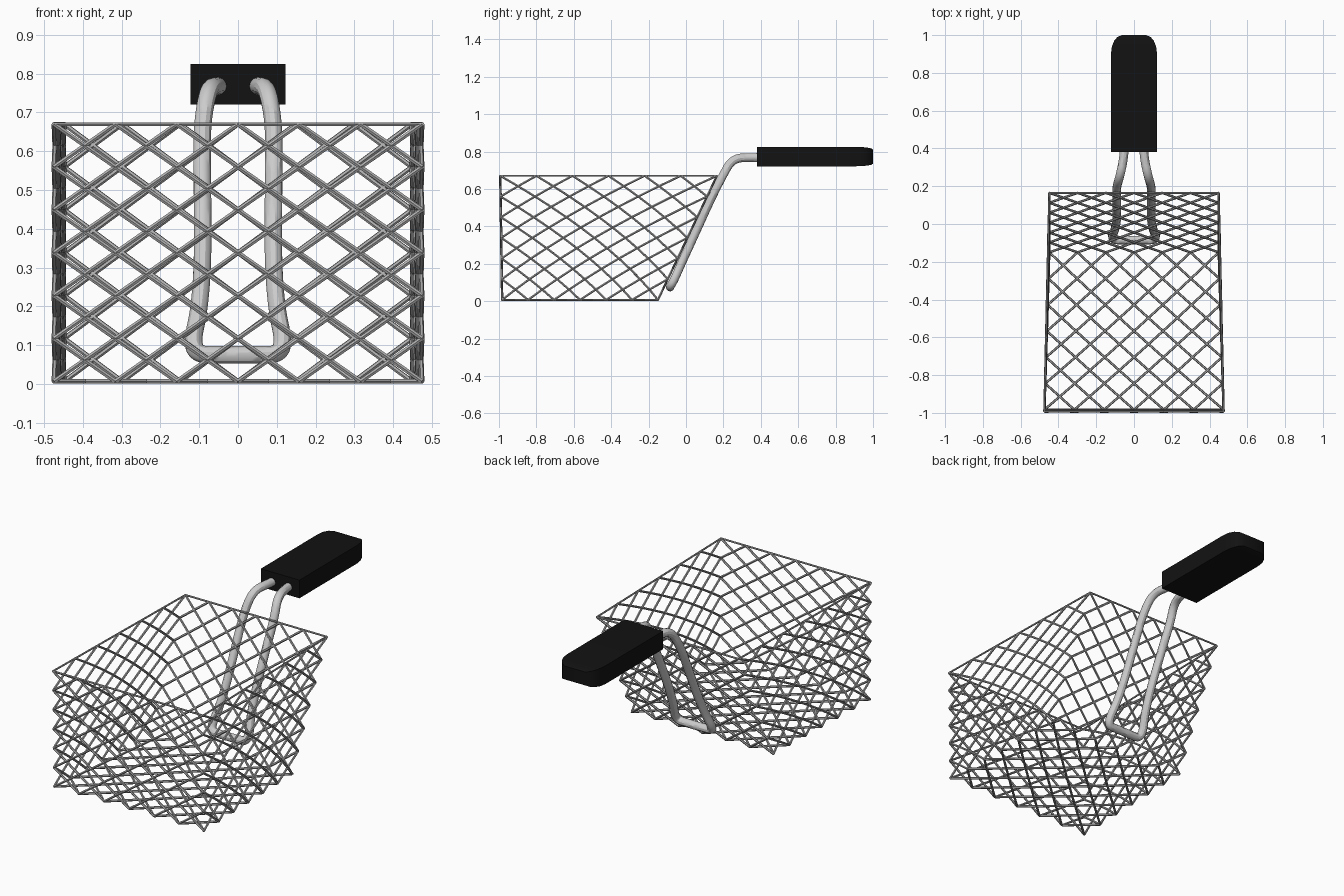
import bpy
import bmesh
from mathutils import Vector

if "Cube" in bpy.data.objects:
    bpy.data.objects.remove(bpy.data.objects["Cube"])


def material(name, value, roughness):
    mat = bpy.data.materials.new(name)
    mat.use_nodes = True
    color = (value, value, value, 1)
    mat.diffuse_color = color
    bsdf = mat.node_tree.nodes["Principled BSDF"]
    bsdf.inputs["Base Color"].default_value = color
    bsdf.inputs["Roughness"].default_value = roughness
    return mat


WIRE = material("wire grey", 0.42, 0.5)
STEEL = material("light steel", 0.6, 0.4)
BLACK = material("black plastic", 0.006, 0.6)


def select_only(obj):
    bpy.ops.object.select_all(action="DESELECT")
    obj.select_set(True)
    bpy.context.view_layer.objects.active = obj


def tubes(name, paths, radius, resolution, mat, kind="POLY"):
    """Sweep a round section along each path and turn the result into a mesh."""
    curve = bpy.data.curves.new(name, "CURVE")
    curve.dimensions = "3D"
    curve.bevel_depth = radius
    curve.bevel_resolution = resolution
    curve.use_fill_caps = True
    curve.resolution_u = 8
    for path in paths:
        spline = curve.splines.new(kind)
        spline.points.add(len(path) - 1)
        for point, co in zip(spline.points, path):
            point.co = (*co, 1)
        if kind == "NURBS":
            spline.order_u = 3
            spline.use_endpoint_u = True
    curve.materials.append(mat)
    obj = bpy.data.objects.new(name, curve)
    bpy.context.collection.objects.link(obj)
    select_only(obj)
    bpy.ops.object.convert(target="MESH")
    bpy.ops.object.shade_smooth_by_angle()
    return obj


# Basket corners: front / back, bottom / top, right / left
def corner(back, top, side):
    y = (0.165 if top else -0.15) if back else (-0.993 if top else -0.983)
    return Vector((side * (0.448 if back else 0.474), y, 0.67 if top else 0.007))


def lattice(a, b, c, d, n=6):
    """Crossing diagonal strands over the four-sided panel a-b-c-d."""
    def at(u, v):
        return a.lerp(b, u).lerp(d.lerp(c, u), v)

    strands = []
    for k in range(1 - n, n):
        first, last = max(0, k), min(n, n + k)
        steps = [first + s / 2 for s in range(2 * (last - first) + 1)]
        strands.append([at(i / n, (i - k) / n) for i in steps])
        strands.append([at(i / n, 1 - (i - k) / n) for i in steps])
    return strands


# Basket panels
RADIUS = 0.0065
ring = [corner(0, 0, -1), corner(0, 0, 1), corner(1, 0, 1), corner(1, 0, -1)]
rim = [corner(0, 1, -1), corner(0, 1, 1), corner(1, 1, 1), corner(1, 1, -1)]
for i, name in enumerate(["front", "left", "back", "right"]):
    j = (i + 1) % 4
    tubes(name + "_mesh", lattice(ring[i], ring[j], rim[j], rim[i]), RADIUS, 1, WIRE)
tubes("floor_mesh", lattice(*ring), RADIUS, 1, WIRE)

# Top rim
tubes("rim_wire", [[rim[i], rim[(i + 1) % 4]] for i in range(4)], 0.005, 1, WIRE)

# Handle loop: one side is drawn, the other mirrored
half = [
    (0.05, 0.42, 0.768), (0.052, 0.36, 0.768), (0.075, 0.25, 0.765),
    (0.093, 0.195, 0.67), (0.092, 0.13, 0.54), (0.09, 0.03, 0.32),
    (0.1, -0.03, 0.19), (0.118, -0.065, 0.11), (0.105, -0.085, 0.077),
    (0.06, -0.085, 0.075),
]
loop = half + [(-x, y, z) for x, y, z in reversed(half)]
tubes("handle_loop", [loop], 0.023, 4, STEEL, "NURBS")

# Grip: rectangles lofted along y, narrowing at the far end
stations = [
    (0.38, 0.122, 0.052), (0.90, 0.122, 0.052), (0.94, 0.117, 0.051),
    (0.97, 0.105, 0.048), (0.99, 0.088, 0.044), (1.0, 0.065, 0.038),
]
bm = bmesh.new()
rows = [
    [bm.verts.new((sx * w, y, 0.773 + sz * h))
     for sx, sz in ((-1, -1), (1, -1), (1, 1), (-1, 1))]
    for y, w, h in stations
]
for p, q in zip(rows, rows[1:]):
    for i in range(4):
        j = (i + 1) % 4
        bm.faces.new((p[i], p[j], q[j], q[i]))
bm.faces.new(rows[0])
bm.faces.new(rows[-1])
bmesh.ops.recalc_face_normals(bm, faces=bm.faces)
mesh = bpy.data.meshes.new("grip")
bm.to_mesh(mesh)
bm.free()
mesh.materials.append(BLACK)
grip = bpy.data.objects.new("grip", mesh)
bpy.context.collection.objects.link(grip)
select_only(grip)
bpy.ops.object.shade_smooth_by_angle()
